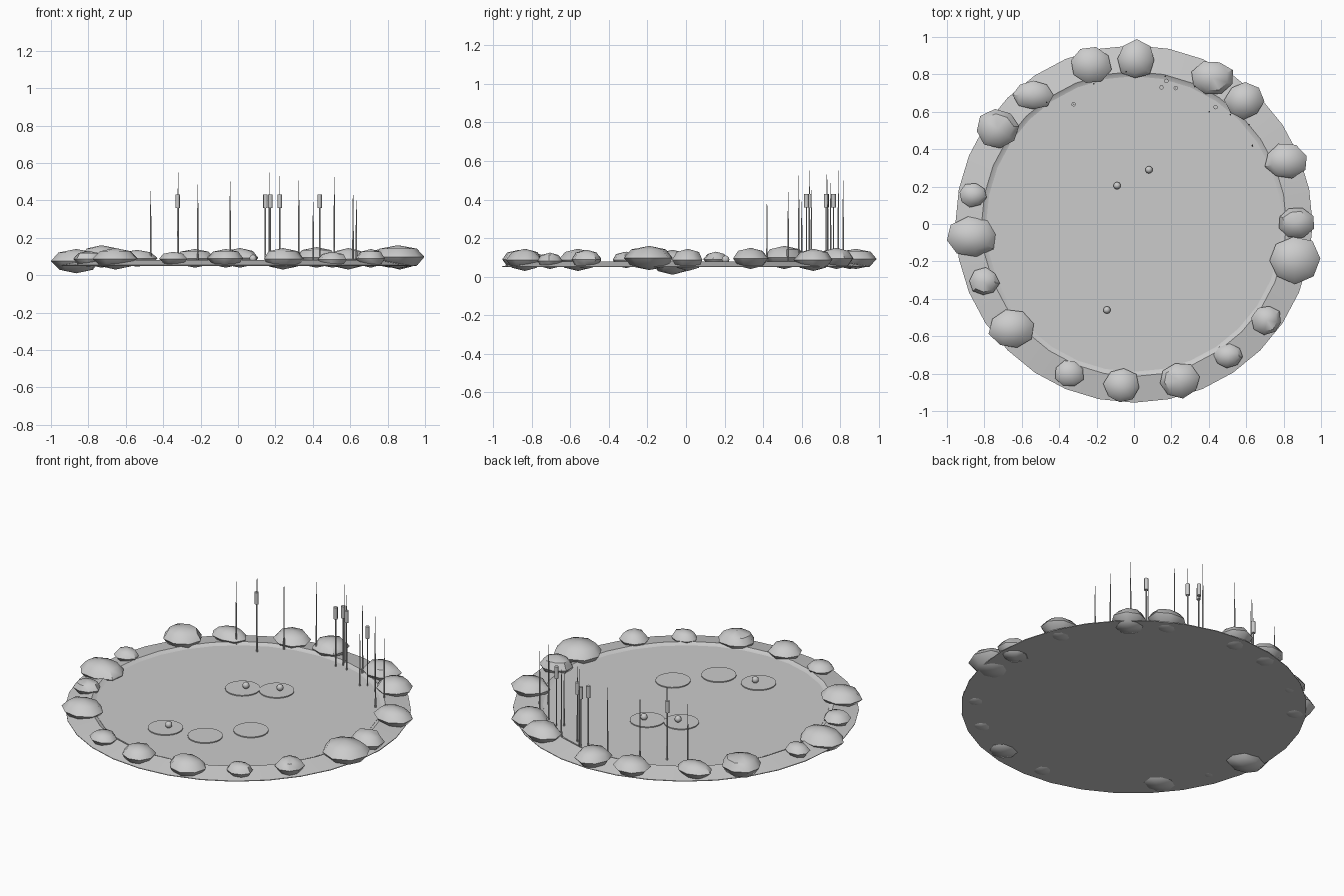
import bpy, bmesh, math, random

if "Cube" in bpy.data.objects:
    bpy.data.objects.remove(bpy.data.objects["Cube"])

random.seed(4)
grey = bpy.data.materials.new("plain_grey")
grey.diffuse_color = (0.6, 0.6, 0.6, 1)
grey.use_nodes = True
grey.node_tree.nodes["Principled BSDF"].inputs["Base Color"].default_value = grey.diffuse_color


def finish(name, bm, angle=None):
    mesh = bpy.data.meshes.new(name)
    bmesh.ops.recalc_face_normals(bm, faces=bm.faces)
    bm.to_mesh(mesh)
    bm.free()
    mesh.materials.append(grey)
    ob = bpy.data.objects.new(name, mesh)
    bpy.context.collection.objects.link(ob)
    if angle:
        bpy.ops.object.select_all(action='DESELECT')
        bpy.context.view_layer.objects.active = ob
        ob.select_set(True)
        bpy.ops.object.shade_smooth_by_angle(angle=math.radians(angle))
    return ob


def lathe(name, profile, n, x=0, y=0, angle=None):
    """Solid of revolution from (radius, z) pairs, capped at both ends."""
    bm = bmesh.new()
    rings = [[bm.verts.new((x + r * math.cos(2 * math.pi * i / n),
                            y + r * math.sin(2 * math.pi * i / n), z))
              for i in range(n)] for r, z in profile]
    for a, b in zip(rings, rings[1:]):
        for i in range(n):
            j = (i + 1) % n
            bm.faces.new((a[i], a[j], b[j], b[i]))
    bm.faces.new(rings[0][::-1])
    bm.faces.new(rings[-1])
    return finish(name, bm, angle)


# sloping bank with a short inner wall down to the water
lathe("bank", [(0.955, 0.05), (0.955, 0.054), (0.815, 0.08), (0.79, 0.066)], 32, angle=30)
lathe("water", [(0.79, 0.06), (0.79, 0.068)], 32)

# rocks: x, y, half width, half depth, bottom, top
ROCKS = [
    (0.01, 0.88, .105, .105, .04, .145), (-.23, 0.85, .11, .10, .04, .14),
    (-.54, 0.69, .105, .08, .045, .135), (-.73, 0.51, .12, .11, .04, .16),
    (-.86, 0.155, .075, .065, .05, .13), (-.865, -.07, .135, .105, .01, .14),
    (-.80, -.31, .08, .075, .045, .13), (-.655, -.56, .12, .105, .03, .145),
    (-.345, -.80, .08, .075, .05, .125), (-.065, -.865, .095, .095, .04, .14),
    (0.24, -.835, .11, .095, .03, .145), (0.505, -.705, .08, .065, .04, .125),
    (0.71, -.515, .08, .08, .04, .14), (0.855, -.19, .14, .13, .035, .16),
    (0.865, 0.01, .10, .085, .03, .145), (0.81, 0.335, .115, .095, .04, .15),
    (0.59, 0.66, .105, .10, .03, .145), (0.42, 0.78, .115, .095, .04, .15),
]
for x, y, rx, ry, low, high in ROCKS:
    bm = bmesh.new()
    bmesh.ops.create_uvsphere(bm, u_segments=8, v_segments=4, radius=1)
    turn = random.uniform(0, math.pi)
    for v in bm.verts:
        k = random.uniform(0.92, 1.06)
        c, s = math.cos(turn), math.sin(turn)
        px, py = v.co.x * c - v.co.y * s, v.co.x * s + v.co.y * c
        h = (high - low) / 2
        v.co = (x + px * rx * k, y + py * ry * k, (low + high) / 2 + v.co.z * h)
    finish("rock", bm, 45)

# lily pads, three of them carrying a round bud
BUDS = [(0.08, 0.29), (-.09, 0.205), (-.145, -.46)]
for x, y in [(bx - .015, by - .01) for bx, by in BUDS] + [(0.08, -.43), (0.245, -.225)]:
    lathe("lily_pad", [(0.097, 0.067), (0.097, 0.074)], 24, x, y)
for x, y in BUDS:
    bm = bmesh.new()
    bmesh.ops.create_uvsphere(bm, u_segments=10, v_segments=6, radius=0.02)
    bmesh.ops.translate(bm, verts=bm.verts, vec=(x, y, 0.09))
    finish("lily_bud", bm, 40)

# reeds: x, y, top
REEDS = [(-.467, .65, .45), (-.32, .64, .55), (-.215, .75, .485), (-.042, .815, .50),
         (.167, .79, .55), (.223, .727, .53), (.325, .735, .505), (.402, .60, .39),
         (.515, .585, .525), (.615, .53, .44), (.633, .42, .40)]
for x, y, top in REEDS:
    lathe("reed", [(0.005, 0.066), (0.0035, 0.066 + (top - 0.066) * 0.6), (0.001, top)], 6, x, y, 40)

# cattails: stalk with a thick seed head
for x, y in [(-.323, .64), (.147, .73), (.173, .765), (.223, .727), (.436, .625)]:
    lathe("cattail_stalk", [(0.004, 0.066), (0.004, 0.36)], 6, x, y, 40)
    lathe("cattail_head", [(0.012, 0.358), (0.012, 0.43)], 8, x, y, 50)
